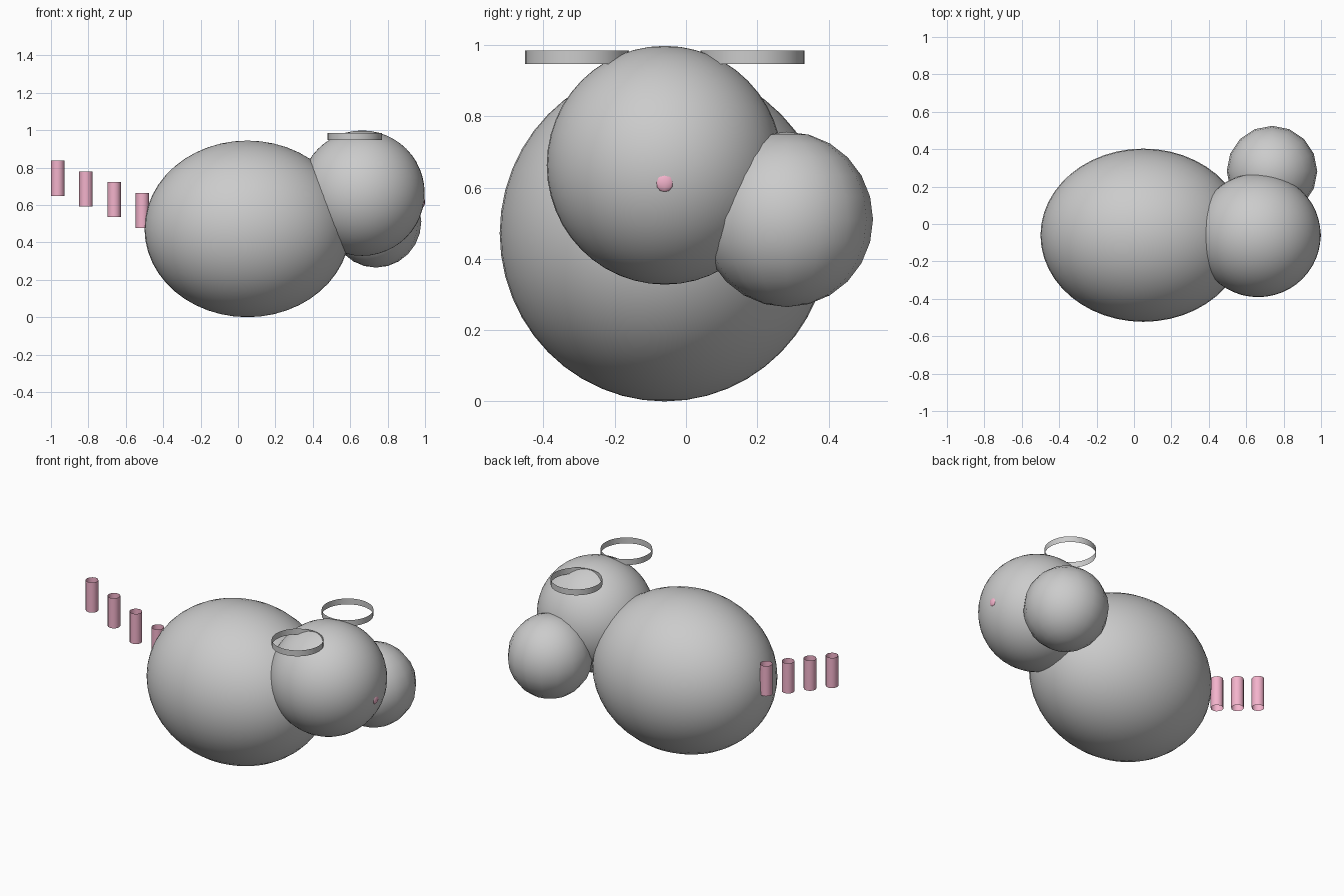
import bpy

if "Cube" in bpy.data.objects:
    bpy.data.objects.remove(bpy.data.objects["Cube"])

MID_Y = -0.06  # symmetry plane of body, head and tail

pink = bpy.data.materials.new("pink")
pink.diffuse_color = (0.9, 0.45, 0.6, 1)
pink.use_nodes = True
pink.node_tree.nodes["Principled BSDF"].inputs["Base Color"].default_value = pink.diffuse_color


def finish(name, mat):
    ob = bpy.context.object
    ob.name = name
    bpy.ops.object.shade_smooth()
    if mat:
        ob.data.materials.append(mat)
    return ob


def ball(name, loc, radii, segments=48, rings=24, mat=None):
    bpy.ops.mesh.primitive_uv_sphere_add(
        segments=segments, ring_count=rings, radius=1, location=loc)
    bpy.context.object.scale = radii
    return finish(name, mat)


def open_tube(name, loc, radius, height, sides, mat=None):
    bpy.ops.mesh.primitive_cylinder_add(
        vertices=sides, radius=radius, depth=height,
        end_fill_type='NOTHING', location=loc)
    return finish(name, mat)


# Body and head
ball("body", (0.05, MID_Y, 0.472), (0.55, 0.463, 0.472))
ball("head", (0.664, MID_Y, 0.663), (0.334, 0.331, 0.335))

# Coarser ball on the far side of the head
ball("side_ball", (0.738, 0.283, 0.511), (0.242, 0.242, 0.246), 16, 12)

# Small nose
ball("nose", (0.988, MID_Y, 0.615), (0.012, 0.027, 0.027), 8, 6, pink)

# Thin ear bands, one each side
for side, label in ((-1, "front"), (1, "back")):
    open_tube(f"ear_{label}", (0.625, MID_Y + side * 0.246, 0.966),
              0.146, 0.037, 32)

# Tail of stepped open tubes
for i in range(4):
    open_tube(f"tail_{i + 1}", (-0.511 - 0.151 * i, MID_Y, 0.571 + 0.0573 * i),
              0.036, 0.188, 12, pink)
